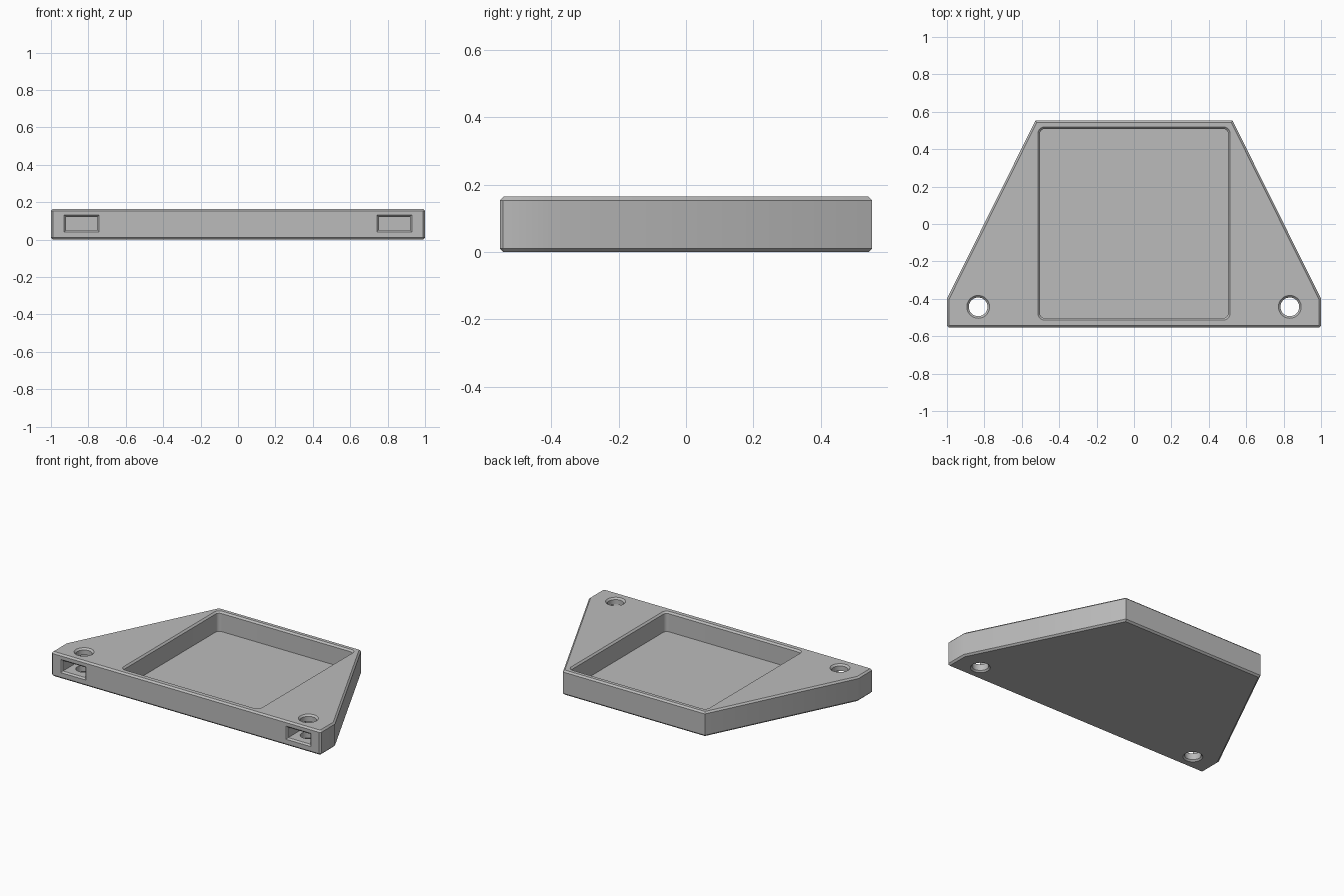
import bpy, bmesh, math
from mathutils import Vector

default = bpy.data.objects.get("Cube")
if default:
    bpy.data.objects.remove(default, do_unlink=True)

HEIGHT, CHAMFER = 0.165, 0.011


def offset(points, distance):
    """Move every side of a counter-clockwise outline outwards."""
    result = []
    for i, p in enumerate(points):
        a = (p - points[i - 1]).normalized()
        b = (points[(i + 1) % len(points)] - p).normalized()
        na, nb = Vector((a.y, -a.x)), Vector((b.y, -b.x))
        result.append(p + (na + nb) * distance / (1 + na.dot(nb)))
    return result


def loft(name, points, sections, along_y=False):
    """Solid through (level, outward offset) copies of an outline."""
    bm = bmesh.new()
    rings = []
    for level, grow in sections:
        ring = offset(points, grow)
        rings.append([bm.verts.new((p.x, level, p.y) if along_y else (p.x, p.y, level))
                      for p in ring])
    for low, high in zip(rings, rings[1:]):
        for i in range(len(low)):
            bm.faces.new((low[i - 1], low[i], high[i], high[i - 1]))
    bm.faces.new(rings[0][::-1])
    bm.faces.new(rings[-1])
    bmesh.ops.recalc_face_normals(bm, faces=bm.faces)
    mesh = bpy.data.meshes.new(name)
    bm.to_mesh(mesh)
    bm.free()
    obj = bpy.data.objects.new(name, mesh)
    bpy.context.collection.objects.link(obj)
    return obj


def arc(cx, cy, radius, start, end, steps):
    return [Vector((cx + radius * math.cos(t), cy + radius * math.sin(t)))
            for t in (math.radians(start + (end - start) * i / steps) for i in range(steps + 1))]


def rounded_box(x, y0, y1, radius):
    corners = [(x - radius, y1 - radius), (radius - x, y1 - radius),
               (radius - x, y0 + radius), (x - radius, y0 + radius)]
    return [p for k, (cx, cy) in enumerate(corners)
            for p in arc(cx, cy, radius, 90 * k, 90 * k + 90, 8)]


# Tapered plate with chamfered edges and clipped front corners
right_side = [Vector(p) for p in ((0.99, -0.553), (1, -0.543), (1, -0.4), (0.527, 0.553))]
outline = right_side + [Vector((-p.x, p.y)) for p in reversed(right_side)]
tray = loft("tray_body", outline, [(0, -CHAMFER), (CHAMFER, 0),
                                   (HEIGHT - CHAMFER, 0), (HEIGHT, -CHAMFER)])

# Square pocket, flared at the rim
rim = HEIGHT - CHAMFER
cutters = [loft("pocket_cutter", rounded_box(0.503, -0.503, 0.508, 0.025),
                [(0.033, 0), (rim, 0), (rim + 0.03, 0.03)])]

for side in (-1, 1):
    # Countersunk through hole
    circle = arc(side * 0.833, -0.443, 0.05, 0, 360, 48)[:-1]
    cutters.append(loft("hole_cutter", circle,
                        [(-0.01, 0.02), (0.01, 0), (rim, 0), (rim + 0.03, 0.03)]))
    # Front slot that meets the hole
    x0, x1 = side * 0.836 - 0.083, side * 0.836 + 0.083
    slot = [Vector(p) for p in ((x0, 0.052), (x1, 0.052), (x1, 0.121), (x0, 0.121))]
    cutters.append(loft("slot_cutter", slot,
                        [(-0.573, 0.03), (-0.543, 0), (-0.36, 0)], along_y=True))

bpy.ops.object.select_all(action='DESELECT')
bpy.context.view_layer.objects.active = tray
tray.select_set(True)
for cutter in cutters:
    cutter.hide_render = True
    cut = tray.modifiers.new(cutter.name, 'BOOLEAN')
    cut.operation, cut.solver, cut.object = 'DIFFERENCE', 'EXACT', cutter
    bpy.ops.object.modifier_apply(modifier=cut.name)
    bpy.data.objects.remove(cutter, do_unlink=True)

# Plain grey finish
grey = bpy.data.materials.new("grey")
grey.use_nodes = True
colour = (0.5, 0.5, 0.5, 1)
grey.diffuse_color = colour
grey.node_tree.nodes["Principled BSDF"].inputs["Base Color"].default_value = colour
tray.data.materials.clear()
tray.data.materials.append(grey)
bpy.ops.object.shade_smooth_by_angle(angle=math.radians(30))
